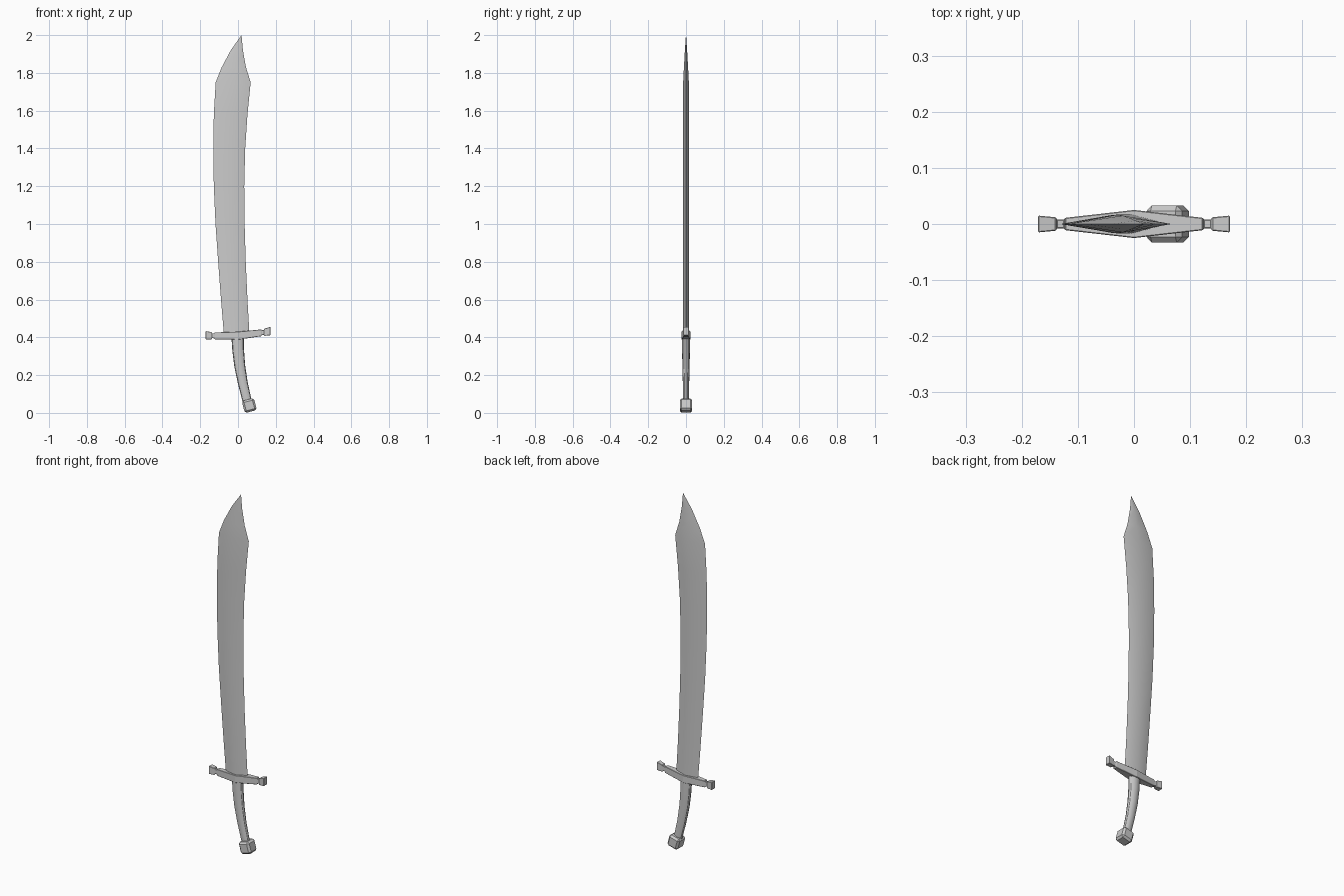
import bpy, bmesh, math
from mathutils import Matrix

if "Cube" in bpy.data.objects:
    bpy.data.objects.remove(bpy.data.objects["Cube"])


def loft(name, rings):
    """Skin a list of equal-length point rings and cap both ends."""
    bm = bmesh.new()
    loops = [[bm.verts.new(p) for p in r] for r in rings]
    n = len(loops[0])
    for a, b in zip(loops, loops[1:]):
        for i in range(n):
            j = (i + 1) % n
            bm.faces.new((a[i], a[j], b[j], b[i]))
    bm.faces.new(loops[0])
    bm.faces.new(loops[-1])
    bmesh.ops.remove_doubles(bm, verts=bm.verts, dist=1e-5)
    bmesh.ops.recalc_face_normals(bm, faces=bm.faces)
    me = bpy.data.meshes.new(name)
    bm.to_mesh(me)
    bm.free()
    ob = bpy.data.objects.new(name, me)
    bpy.context.collection.objects.link(ob)
    return ob


def bevel(ob, width):
    m = ob.modifiers.new("bevel", 'BEVEL')
    m.width = width
    m.segments = 1
    m.limit_method = 'ANGLE'
    m.angle_limit = math.radians(40)


def smooth(ob):
    bpy.ops.object.select_all(action='DESELECT')
    ob.select_set(True)
    bpy.context.view_layer.objects.active = ob
    bpy.ops.object.shade_smooth_by_angle(angle=math.radians(30))


# Blade: diamond section (z, outer edge, ridge, inner edge, half thickness)
stations = [
    (0.41, -0.074, -0.004, 0.061, 0.017), (0.60, -0.090, -0.017, 0.050, 0.017),
    (0.80, -0.105, -0.028, 0.041, 0.017), (1.00, -0.119, -0.036, 0.035, 0.016),
    (1.20, -0.128, -0.039, 0.033, 0.016), (1.40, -0.131, -0.038, 0.038, 0.016),
    (1.58, -0.128, -0.033, 0.050, 0.016), (1.75, -0.118, -0.020, 0.067, 0.015),
    (1.83, -0.086, -0.009, 0.042, 0.011), (1.92, -0.038, 0.003, 0.026, 0.006),
    (1.998, 0.017, 0.018, 0.019, 0.0005)]
blade = loft("blade", [[(l, 0, z), (m, -t, z), (r, 0, z), (m, t, z)]
                       for z, l, m, r, t in stations])
smooth(blade)

# Crossguard: mirrored widths along a slightly tilted bar (x, half depth, half height)
half = [(0.0, 0.025, 0.021), (0.123, 0.011, 0.018), (0.124, 0.008, 0.013),
        (0.138, 0.008, 0.013), (0.139, 0.012, 0.019), (0.171, 0.015, 0.022)]
bar = [(-x, d, h) for x, d, h in reversed(half[1:])] + half
rings = []
for x, d, h in bar:
    z = 0.409 + 0.065 * x + 0.45 * x * x
    rings.append([(x, -d, z - h), (x, d, z - h), (x, d, z + h), (x, -d, z + h)])
guard = loft("crossguard", rings)
bevel(guard, 0.003)

# Grip: curved tapering oval (centre x, z, half width, half depth)
path = [(-0.002, 0.405, 0.033, 0.022), (0.001, 0.33, 0.031, 0.021),
        (0.009, 0.25, 0.029, 0.019), (0.025, 0.16, 0.026, 0.017),
        (0.049, 0.06, 0.024, 0.015)]
rings = []
for i, (cx, cz, w, d) in enumerate(path):
    a, b = path[max(i - 1, 0)], path[min(i + 1, len(path) - 1)]
    tilt = math.atan2(b[0] - a[0], a[1] - b[1])
    ring = []
    for k in range(12):
        t = math.tau * k / 12
        u = w * math.cos(t)
        ring.append((cx + u * math.cos(tilt), d * math.sin(t), cz + u * math.sin(tilt)))
    rings.append(ring)
smooth(loft("grip", rings))

# Pommel: chamfered block in line with the grip
hw, hd, hh = 0.033, 0.033, 0.033
pommel = loft("pommel", [[(-hw, -hd, z), (hw, -hd, z), (hw, hd, z), (-hw, hd, z)]
                         for z in (-hh, hh)])
pommel.data.transform(Matrix.Translation((0.06, 0, 0.039))
                      @ Matrix.Rotation(math.radians(-15), 4, 'Y'))
bevel(pommel, 0.010)
